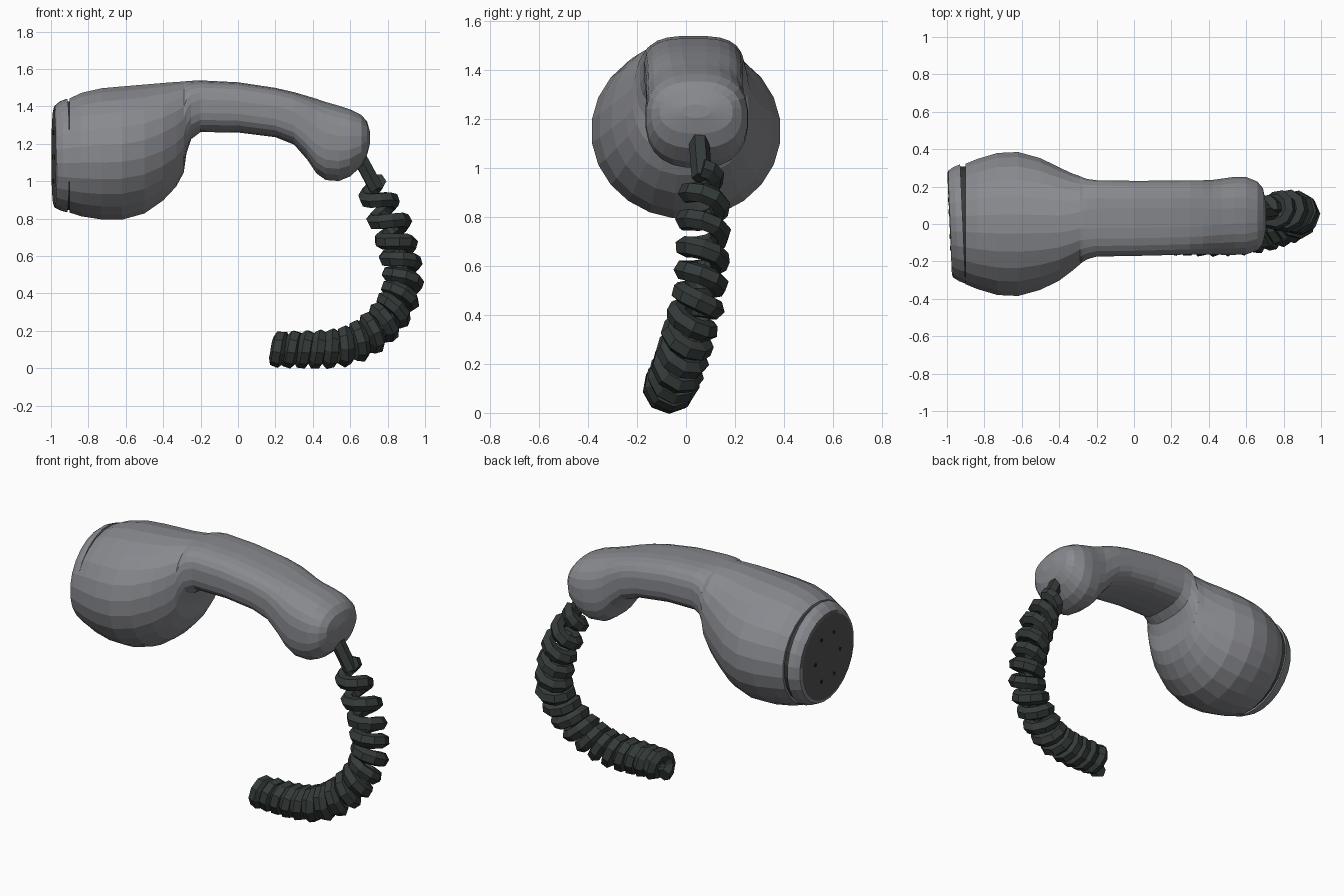
import bpy, bmesh, math
from mathutils import Vector

if "Cube" in bpy.data.objects:
    bpy.data.objects.remove(bpy.data.objects["Cube"])


def material(name, rgb):
    m = bpy.data.materials.new(name)
    m.diffuse_color = (*rgb, 1)
    m.use_nodes = True
    m.node_tree.nodes["Principled BSDF"].inputs["Base Color"].default_value = m.diffuse_color
    return m


GREY = material("handset grey", (0.25, 0.255, 0.275))
FACE = material("mouthpiece dark grey", (0.085, 0.085, 0.09))
CORD = material("cord dark green", (0.035, 0.044, 0.042))
HOLE = material("hole black", (0.012, 0.012, 0.012))


def loft(name, sections, mats, sides=24, skew=0.0):
    """Skin superellipse rings (x, top z, bottom z, centre y, half width, power)."""
    bm = bmesh.new()
    rings = []
    for x, top, low, yc, hw, power in sections:
        ring = []
        for i in range(sides):
            a = math.tau * (i + 0.5) / sides
            c, s = math.cos(a), math.sin(a)
            y = yc + hw * math.copysign(abs(c) ** (2 / power), c)
            z = (top + low) / 2 + (top - low) / 2 * math.copysign(abs(s) ** (2 / power), s)
            ring.append(bm.verts.new((x + skew * y, y, z)))
        rings.append(ring)
    for r, q in zip(rings, rings[1:]):
        for i in range(sides):
            j = (i + 1) % sides
            bm.faces.new((r[i], r[j], q[j], q[i]))
    bm.faces.new(rings[0])
    bm.faces.new(rings[-1])
    bmesh.ops.recalc_face_normals(bm, faces=bm.faces)
    me = bpy.data.meshes.new(name)
    bm.to_mesh(me)
    bm.free()
    for m in mats:
        me.materials.append(m)
    ob = bpy.data.objects.new(name, me)
    bpy.context.collection.objects.link(ob)
    return ob


# Handset body: round bulb, squarish handle, drooping end lobe
loft("handset_body", [
    (-0.90, 1.445, 0.83, 0, 0.325, 2),
    (-0.84, 1.475, 0.81, 0, 0.35, 2),
    (-0.73, 1.50, 0.793, 0, 0.383, 2),
    (-0.62, 1.51, 0.792, 0, 0.388, 2),
    (-0.50, 1.52, 0.825, 0, 0.355, 2.05),
    (-0.40, 1.528, 0.895, 0.0, 0.305, 2.15),
    (-0.33, 1.533, 0.97, 0.01, 0.262, 2.3),
    (-0.29, 1.535, 1.045, 0.02, 0.238, 2.4),
    (-0.275, 1.537, 1.15, 0.023, 0.228, 2.6),
    (-0.25, 1.538, 1.225, 0.026, 0.216, 2.8),
    (-0.20, 1.54, 1.262, 0.03, 0.205, 3),
    (0.00, 1.53, 1.26, 0.03, 0.202, 3),
    (0.20, 1.50, 1.235, 0.033, 0.20, 3),
    (0.30, 1.477, 1.195, 0.035, 0.199, 3),
    (0.37, 1.457, 1.115, 0.036, 0.199, 2.9),
    (0.42, 1.442, 1.04, 0.037, 0.20, 2.7),
    (0.47, 1.425, 1.005, 0.039, 0.205, 2.6),
    (0.54, 1.405, 1.00, 0.044, 0.21, 2.5),
    (0.60, 1.385, 1.025, 0.044, 0.208, 2.5),
    (0.66, 1.355, 1.08, 0.043, 0.185, 2.4),
    (0.69, 1.32, 1.14, 0.042, 0.15, 2.3),
    (0.707, 1.26, 1.205, 0.04, 0.06, 2),
], [GREY])

# Seam groove between bulb and cap
loft("seam_groove", [
    (-0.925, 1.43, 0.845, 0, 0.31, 2),
    (-0.89, 1.43, 0.845, 0, 0.31, 2),
], [CORD], skew=-0.03)

# Mouthpiece cap, with its flat outer face in the darker grey
cap = loft("mouthpiece_cap", [
    (-0.986, 1.385, 0.875, 0, 0.272, 2),
    (-0.98, 1.405, 0.858, 0, 0.288, 2),
    (-0.95, 1.43, 0.842, 0, 0.308, 2),
    (-0.915, 1.443, 0.832, 0, 0.322, 2),
], [GREY, FACE], skew=-0.045)
for p in cap.data.polygons:
    if p.normal.x < -0.95:
        p.material_index = 1

# Small sound holes on the mouthpiece face
for k in range(6):
    a = math.tau * k / 6
    y, z = 0.13 * math.cos(a), 1.13 + 0.15 * math.sin(a)
    x = -0.986 - 0.045 * y
    loft(f"sound_hole_{k + 1}", [(x - 0.003, z + 0.013, z - 0.013, y, 0.013, 2),
                                 (x + 0.003, z + 0.013, z - 0.013, y, 0.013, 2)], [HOLE], sides=6)


def tube(name, points, radius):
    """Six-sided flat-shaded tube through the points, as a mesh."""
    cu = bpy.data.curves.new(name, 'CURVE')
    cu.dimensions = '3D'
    cu.bevel_depth = radius
    cu.bevel_resolution = 1
    cu.use_fill_caps = True
    sp = cu.splines.new('POLY')
    sp.points.add(len(points) - 1)
    for q, p in zip(sp.points, points):
        q.co = (*p, 1)
    sp.use_smooth = False
    cu.materials.append(CORD)
    ob = bpy.data.objects.new(name, cu)
    bpy.context.collection.objects.link(ob)
    bpy.ops.object.select_all(action='DESELECT')
    ob.select_set(True)
    bpy.context.view_layer.objects.active = ob
    bpy.ops.object.convert(target='MESH')


# Coiled cord: one turn between each pair of centres (x, y, z)
centres = [Vector(p) for p in [
    (0.71, 0.065, 0.98), (0.765, 0.07, 0.87), (0.82, 0.07, 0.76), (0.85, 0.068, 0.65),
    (0.872, 0.062, 0.555), (0.88, 0.05, 0.46), (0.86, 0.025, 0.375), (0.82, 0.005, 0.30),
    (0.765, -0.015, 0.235), (0.70, -0.035, 0.18), (0.63, -0.05, 0.14), (0.555, -0.06, 0.115),
    (0.48, -0.065, 0.105), (0.41, -0.07, 0.102), (0.34, -0.07, 0.102), (0.27, -0.07, 0.102),
    (0.205, -0.07, 0.102)]]
STEPS = 9
last = len(centres) - 1
coil = []
for n in range(last * STEPS + 1):
    u = n / STEPS
    i = min(int(u), last - 1)
    f = u - i
    p0, p1, p2, p3 = (centres[max(0, min(last, i + d))] for d in (-1, 0, 1, 2))
    b, c = (p2 - p0) / 2, (p3 - p1) / 2
    pos = (p1 * (2 * f**3 - 3 * f**2 + 1) + b * (f**3 - 2 * f**2 + f)
           + p2 * (3 * f**2 - 2 * f**3) + c * (f**3 - f**2))
    tangent = b.lerp(c, f).normalized()
    side = (Vector((0, 1, 0)) - tangent * tangent.y).normalized()
    out = tangent.cross(side)
    radius = min(0.045 + 0.02 * u, 0.074, 0.06 + 0.002 * (last - u))
    a = math.tau * u
    coil.append(pos + radius * (math.cos(a) * out + math.sin(a) * side))
tube("coiled_cord", coil, 0.043)

# Straight cord stub entering the handset
tube("cord_stub", [(0.61, 0.05, 1.20), (0.67, 0.055, 1.09), (0.74, 0.065, 0.96)], 0.042)
